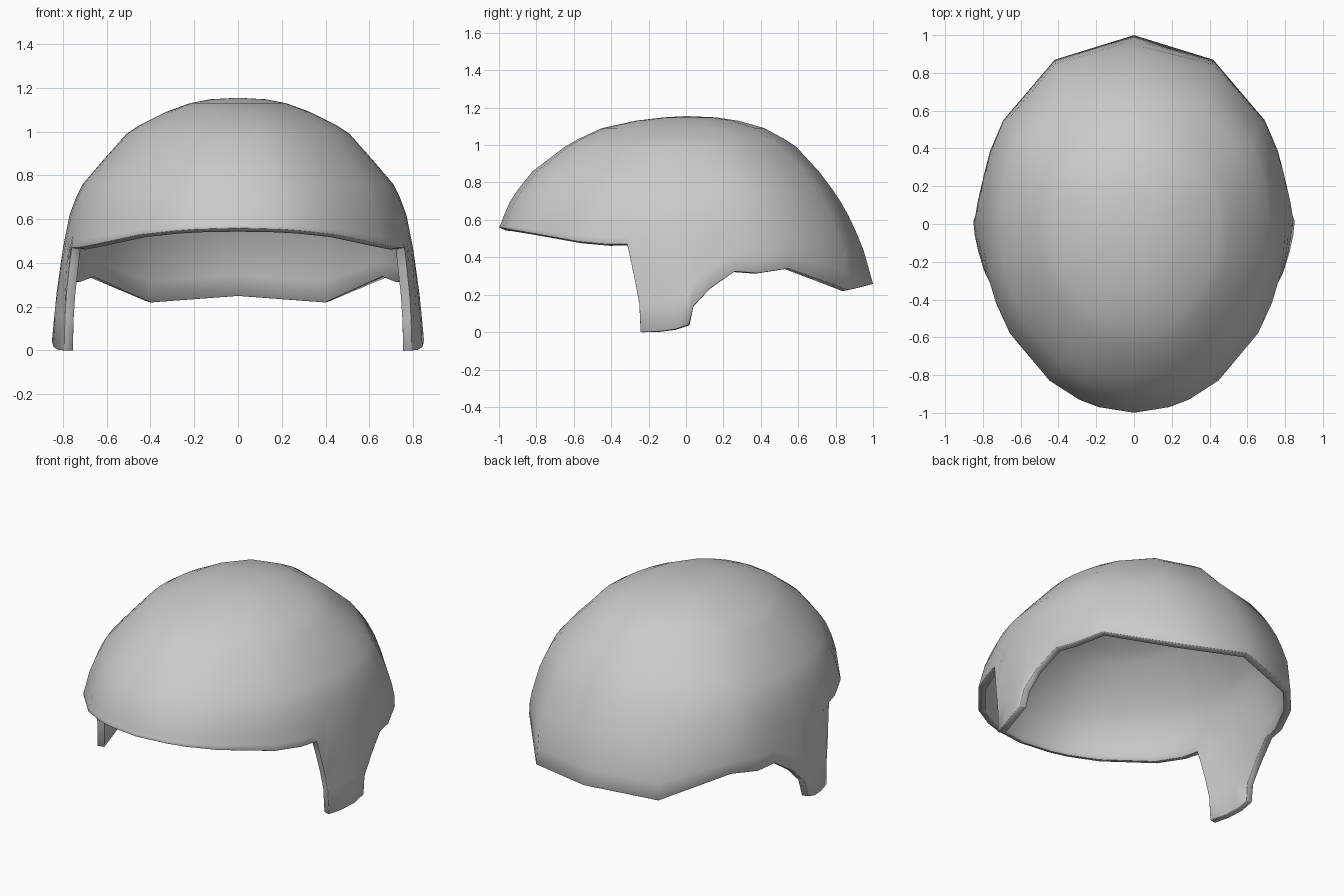
import bpy, bmesh, math

if "Cube" in bpy.data.objects:
    bpy.data.objects.remove(bpy.data.objects["Cube"])

# Dome sections: height, half width, reach to the front, reach to the back
SECTIONS = [
    (0.0, .855, 1.05, 1.05), (.26, .83, 1.05, 1.0), (.47, .80, 1.03, .94),
    (.62, .77, .975, .87), (.70, .74, .94, .825), (.76, .71, .90, .785),
    (.86, .625, .82, .71), (.99, .51, .65, .59), (1.03, .45, .58, .53),
    (1.09, .33, .45, .42), (1.13, .22, .27, .28), (1.148, .13, .12, .16)]
TOP = 1.155

# Fullness of the back corners by height
CORNERS = [(0, 0), (.25, 0), (.42, .035), (.7, .035), (.86, .045),
           (.99, -.015), (1.09, .03), (1.155, 0)]

# Lower rim of one side, front to back: y, z
RIM = [(-1.0, .56), (-.97, .555), (-.93, .547), (-.83, .53), (-.58, .485), (-.42, .47),
       (-.315, .47), (-.295, .38), (-.268, .25), (-.25, .15), (-.243, 0),
       (-.15, .003), (-.06, .015), (.015, .04), (.04, .14), (.13, .235),
       (.26, .325), (.38, .315), (.54, .34), (.87, .225), (1.0, .257)]


def lookup(table, z):
    """Interpolate the rows of a table at height z."""
    for a, b in zip(table, table[1:]):
        if z <= b[0]:
            t = (z - a[0]) / (b[0] - a[0])
            return [p + (q - p) * t for p, q in zip(a[1:], b[1:])]
    return table[-1][1:]


def point(c, s, z):
    """Point on the dome at direction (s, c) and height z."""
    w, f, b = lookup(SECTIONS, z)
    x, y = w * s, c * (f if c < 0 else b)
    if c < 0:    # straps turn in towards their front edge
        x *= 1 - .19 * -c * max(0, 1 - z / .47)
    else:        # back corners above the rim
        k = 1 + lookup(CORNERS, z)[0] * (2 * s * c) ** 2
        x, y = x * k, y * k
    return (x, y, z)


# Columns run from the rim up to the crown
upper = [row[0] for row in SECTIONS if row[0] >= .62]
columns = []
for y, z in RIM:
    w, f, b = lookup(SECTIONS, z)
    c = y / (f if y < 0 else b)
    if abs(y) == 1.0:
        c = math.copysign(1, y)
    s = math.sqrt(max(0, 1 - c * c))
    heights = [z + (.62 - z) * k / 4 for k in range(4)] + upper
    columns.append((c, s, heights))
ring = columns + [(c, -s, h) for c, s, h in reversed(columns[1:-1])]

bm = bmesh.new()
grid = []
for c, s, heights in ring:
    col = [bm.verts.new(point(c, s, z)) for z in heights]
    # keep the front and back tips exactly on the rim
    if abs(c) == 1:
        col[0].co.y = c
    grid.append(col)
crown = bm.verts.new((0, 0, TOP))
for a, b in zip(grid, grid[1:] + grid[:1]):
    for k in range(len(a) - 1):
        bm.faces.new((a[k], b[k], b[k + 1], a[k + 1]))
    bm.faces.new((a[-1], b[-1], crown))
bm.normal_update()
if sum(f.normal.dot(f.calc_center_median()) for f in bm.faces) < 0:
    bmesh.ops.reverse_faces(bm, faces=bm.faces[:])
mesh = bpy.data.meshes.new("helmet_shell")
bm.to_mesh(mesh)
bm.free()

helmet = bpy.data.objects.new("helmet_shell", mesh)
bpy.context.collection.objects.link(helmet)
grey = bpy.data.materials.new("plain grey")
grey.diffuse_color = (.6, .6, .6, 1)
grey.use_nodes = True
grey.node_tree.nodes["Principled BSDF"].inputs["Base Color"].default_value = grey.diffuse_color
mesh.materials.append(grey)

# Wall thickness and a small chamfer around the rim
wall = helmet.modifiers.new("wall", 'SOLIDIFY')
wall.thickness = .042
wall.offset = -1
edge = helmet.modifiers.new("rim_chamfer", 'BEVEL')
edge.width = .012
edge.segments = 1
edge.limit_method = 'ANGLE'
edge.angle_limit = math.radians(55)

bpy.context.view_layer.objects.active = helmet
helmet.select_set(True)
for m in ("wall", "rim_chamfer"):
    bpy.ops.object.modifier_apply(modifier=m)
bpy.ops.object.shade_smooth_by_angle(angle=math.radians(60))
